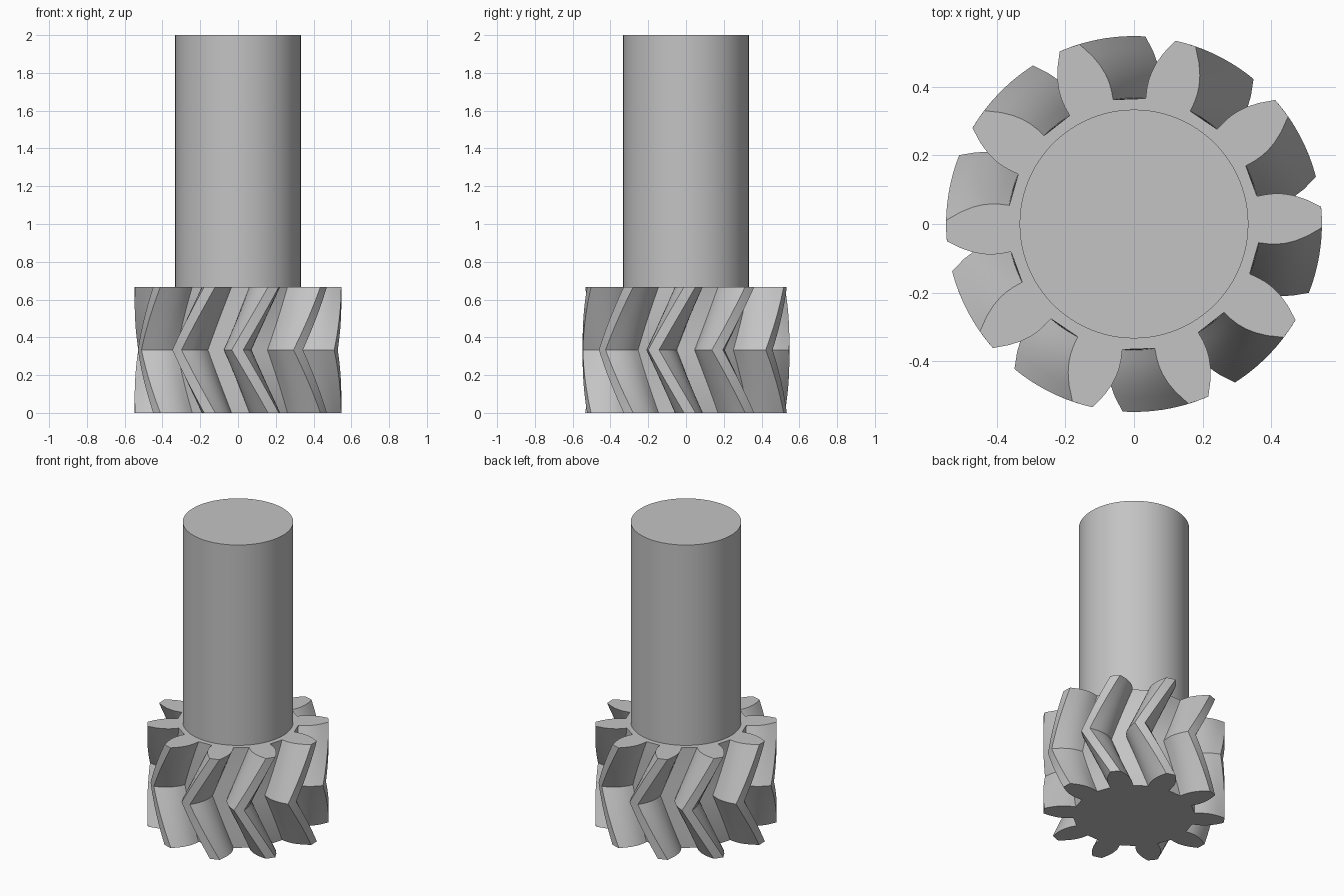
import bpy, bmesh
from math import radians, sin, cos

cube = bpy.data.objects.get("Cube")
if cube:
    bpy.data.objects.remove(cube)

steel = bpy.data.materials.new("plain grey steel")
steel.use_nodes = True
GREY = (0.55, 0.55, 0.55, 1)
steel.diffuse_color = GREY
steel.node_tree.nodes["Principled BSDF"].inputs["Base Color"].default_value = GREY

TEETH = 10
PITCH = 360 / TEETH
PHASE = 2.1            # angle of the first tooth on the end faces
TWIST = -20.4          # turn of the middle section
HEIGHT = 0.667
STEPS = 12             # slices per half
# Half tooth flank: radius, half angle in degrees
FLANK = [(0.367, 10.6), (0.395, 10.5), (0.42, 10.1), (0.445, 9.3),
         (0.473, 8.0), (0.505, 6.1), (0.547, 3.2)]


def finish(obj):
    obj.data.materials.append(steel)
    bpy.ops.object.select_all(action='DESELECT')
    obj.select_set(True)
    bpy.context.view_layer.objects.active = obj
    bpy.ops.object.shade_smooth_by_angle(angle=radians(25))


def gear_section():
    """Closed outline as radius and angle, counterclockwise."""
    tooth = [(r, -a) for r, a in FLANK] + [(0.547, 0)]
    tooth += [(r, a) for r, a in reversed(FLANK)]
    return [(r, a + PHASE + PITCH * i) for i in range(TEETH) for r, a in tooth]


# Herringbone gear: twisted section, mirrored about mid height
bm = bmesh.new()
rings = []
for k in range(2 * STEPS + 1):
    turn = TWIST * (1 - abs(k - STEPS) / STEPS)
    z = HEIGHT * k / (2 * STEPS)
    rings.append([bm.verts.new((r * cos(radians(a + turn)), r * sin(radians(a + turn)), z))
                  for r, a in gear_section()])
for low, high in zip(rings, rings[1:]):
    for i in range(len(low)):
        j = (i + 1) % len(low)
        bm.faces.new((low[i], low[j], high[j], high[i]))
bm.faces.new(list(reversed(rings[0])))
bm.faces.new(rings[-1])
mesh = bpy.data.meshes.new("herringbone_gear")
bm.to_mesh(mesh)
bm.free()
gear = bpy.data.objects.new("herringbone_gear", mesh)
bpy.context.collection.objects.link(gear)
finish(gear)

# Plain round shaft standing on the gear
SHAFT_LENGTH = 2 - HEIGHT
bpy.ops.mesh.primitive_cylinder_add(vertices=96, radius=0.333, depth=SHAFT_LENGTH,
                                    location=(0, 0, HEIGHT + SHAFT_LENGTH / 2))
shaft = bpy.context.object
shaft.name = "shaft"
finish(shaft)
